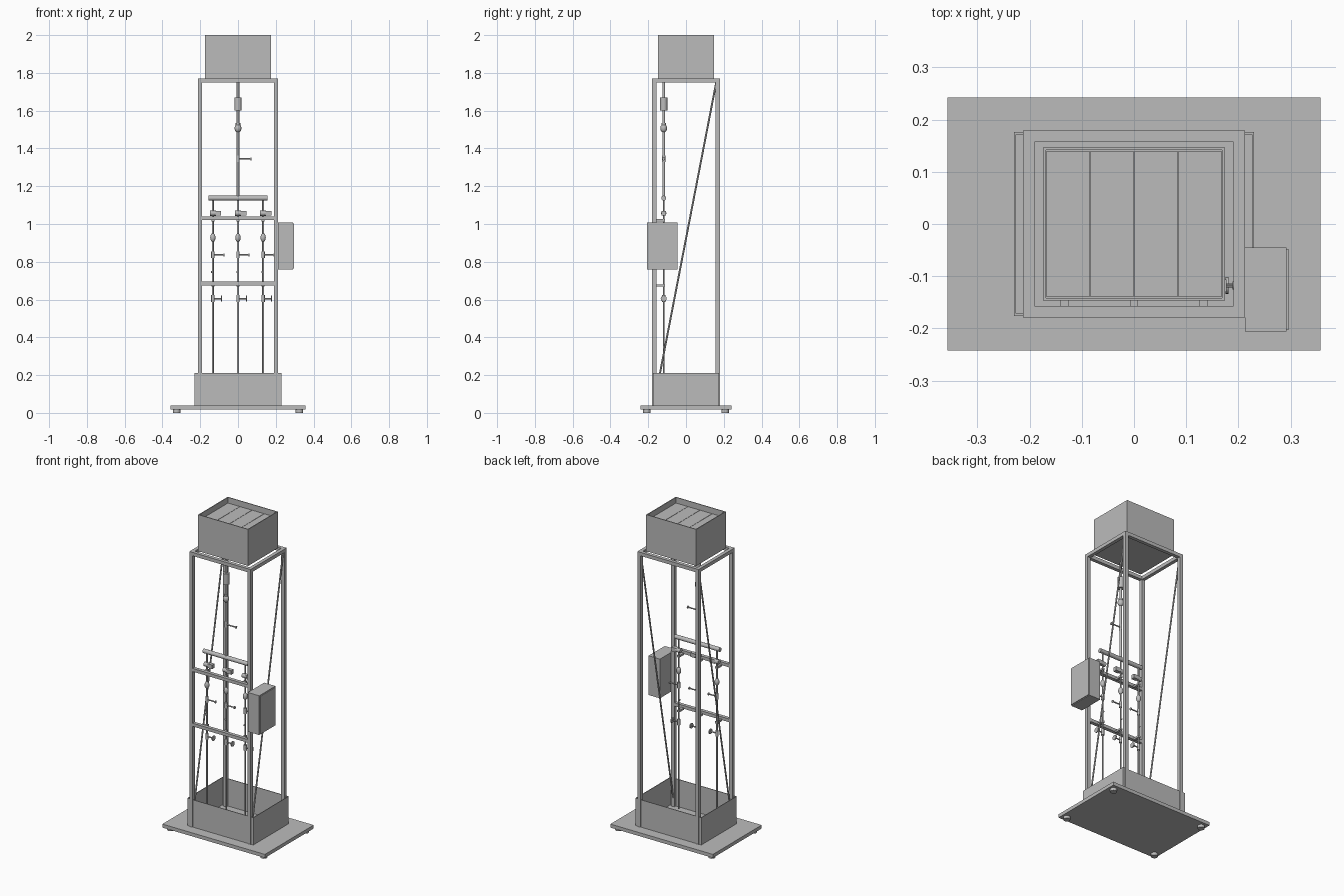
import bpy
from mathutils import Vector

if "Cube" in bpy.data.objects:
    bpy.data.objects.remove(bpy.data.objects["Cube"])

GREY = (0.5, 0.5, 0.5, 1)
grey = bpy.data.materials.new("plain grey")
grey.use_nodes = True
grey.diffuse_color = GREY
grey.node_tree.nodes["Principled BSDF"].inputs["Base Color"].default_value = GREY


def finish(name):
    ob = bpy.context.object
    ob.name = name
    ob.data.materials.append(grey)
    return ob


def box(name, x0, x1, y0, y1, z0, z1):
    bpy.ops.mesh.primitive_cube_add(size=1, location=((x0 + x1) / 2, (y0 + y1) / 2, (z0 + z1) / 2))
    bpy.context.object.scale = (x1 - x0, y1 - y0, z1 - z0)
    bpy.ops.object.transform_apply(location=False, rotation=False)
    return finish(name)


def rod(name, a, b, r, sides=16):
    a, b = Vector(a), Vector(b)
    d = b - a
    bpy.ops.mesh.primitive_cylinder_add(vertices=sides, radius=r, depth=d.length, location=(a + b) / 2,
                                        rotation=d.to_track_quat('Z', 'Y').to_euler())
    bpy.ops.object.shade_smooth_by_angle()
    return finish(name)


def ball(name, x, y, z, rx, rz):
    bpy.ops.mesh.primitive_uv_sphere_add(segments=16, ring_count=10, location=(x, y, z))
    bpy.context.object.scale = (rx, rx, rz)
    bpy.ops.object.shade_smooth()
    return finish(name)


def walls(name, x, y, z0, z1, t):
    box(name + "_front", -x, x, -y, -y + t, z0, z1)
    box(name + "_back", -x, x, y - t, y, z0, z1)
    for side, s in (("left", 1), ("right", -1)):
        xs = sorted((s * x, s * (x - t)))
        box(name + "_" + side, *xs, -y + t, y - t, z0, z1)


# base plate on four levelling feet
box("base_plate", -0.357, 0.357, -0.242, 0.242, 0.018, 0.04)
for x in (-0.325, 0.325):
    for y in (-0.207, 0.207):
        rod("foot", (x, y, 0), (x, y, 0.02), 0.02, 20)

# open catch tray
walls("tray", 0.23, 0.176, 0.04, 0.212, 0.004)

# frame of square tube
T, FX, FY, TOP = 0.022, 0.213, 0.179, 1.77
for sx in (-1, 1):
    xs = sorted((sx * FX, sx * (FX - T)))
    for sy in (-1, 1):
        ys = sorted((sy * FY, sy * (FY - T)))
        box("post", *xs, *ys, 0.04, TOP)
    box("top_side_rail", *xs, -FY + T, FY - T, TOP - T, TOP)
    rod("diagonal_brace", (sx * 0.202, 0.16, 1.75), (sx * 0.202, -0.165, 0.07), 0.005, 10)
box("top_front_rail", -FX + T, FX - T, -FY, -FY + T, TOP - T, TOP)
box("top_back_rail", -FX + T, FX - T, FY - T, FY, TOP - T, TOP)
for z in (0.675, 1.02):
    box("cross_rail", -FX + T, FX - T, -FY, -FY + T, z, z + 0.02)

# supply tank with four recessed cover boards
walls("tank", 0.174, 0.147, TOP, 2.0, 0.005)
box("tank_floor", -0.169, 0.169, -0.142, 0.142, TOP, TOP + 0.006)
for i in range(4):
    x = -0.169 + i * 0.0845
    box("cover_board", x + 0.001, x + 0.0835, -0.14, 0.14, 1.955, 1.965)

# control cabinet with door
box("cabinet", 0.213, 0.292, -0.206, -0.045, 0.76, 1.007)
box("cabinet_door", 0.292, 0.297, -0.202, -0.049, 0.764, 1.003)

PY = -0.118


def tap(name, x, z, reach, half):
    rod(name + "_body", (x, PY, z - 0.018), (x, PY, z + 0.018), 0.009)
    rod(name + "_stem", (x, PY, z), (x + reach, PY, z), 0.004, 10)
    rod(name + "_handle", (x + reach - 0.004, PY, z), (x + reach + 0.002, PY, z), half)


# main feed pipe, filter, check valve and tap
rod("feed_pipe", (0, PY, 1.137), (0, PY, 1.775), 0.007)
rod("filter", (0, PY, 1.6), (0, PY, 1.67), 0.019, 20)
ball("check_valve", 0, PY, 1.507, 0.018, 0.023)
rod("check_valve_collar", (0, PY, 1.525), (0, PY, 1.535), 0.012)
tap("feed_tap", 0, 1.345, 0.07, 0.008)

# distribution header
rod("header", (-0.156, PY, 1.137), (0.156, PY, 1.137), 0.013, 20)

# three branch pipes with valves, meters and taps
for x in (-0.133, 0, 0.133):
    rod("branch_pipe", (x, PY, 0.06), (x, PY, 1.137), 0.005, 12)
    rod("solenoid_body", (x - 0.016, PY, 1.057), (x + 0.016, PY, 1.057), 0.014)
    box("solenoid_coil", x + 0.01, x + 0.044, PY - 0.012, PY + 0.012, 1.044, 1.069)
    ball("flow_meter", x, PY, 0.928, 0.014, 0.023)
    tap("upper_tap", x, 0.837, 0.06, 0.008)
    rod("sensor", (x - 0.009, PY, 0.745), (x, PY, 0.745), 0.005, 10)
    tap("lower_tap", x, 0.605, 0.046, 0.016)
    for z in (0.675, 1.02):
        box("pipe_clamp", x - 0.008, x + 0.008, -0.157, PY + 0.008, z - 0.006, z + 0.006)
